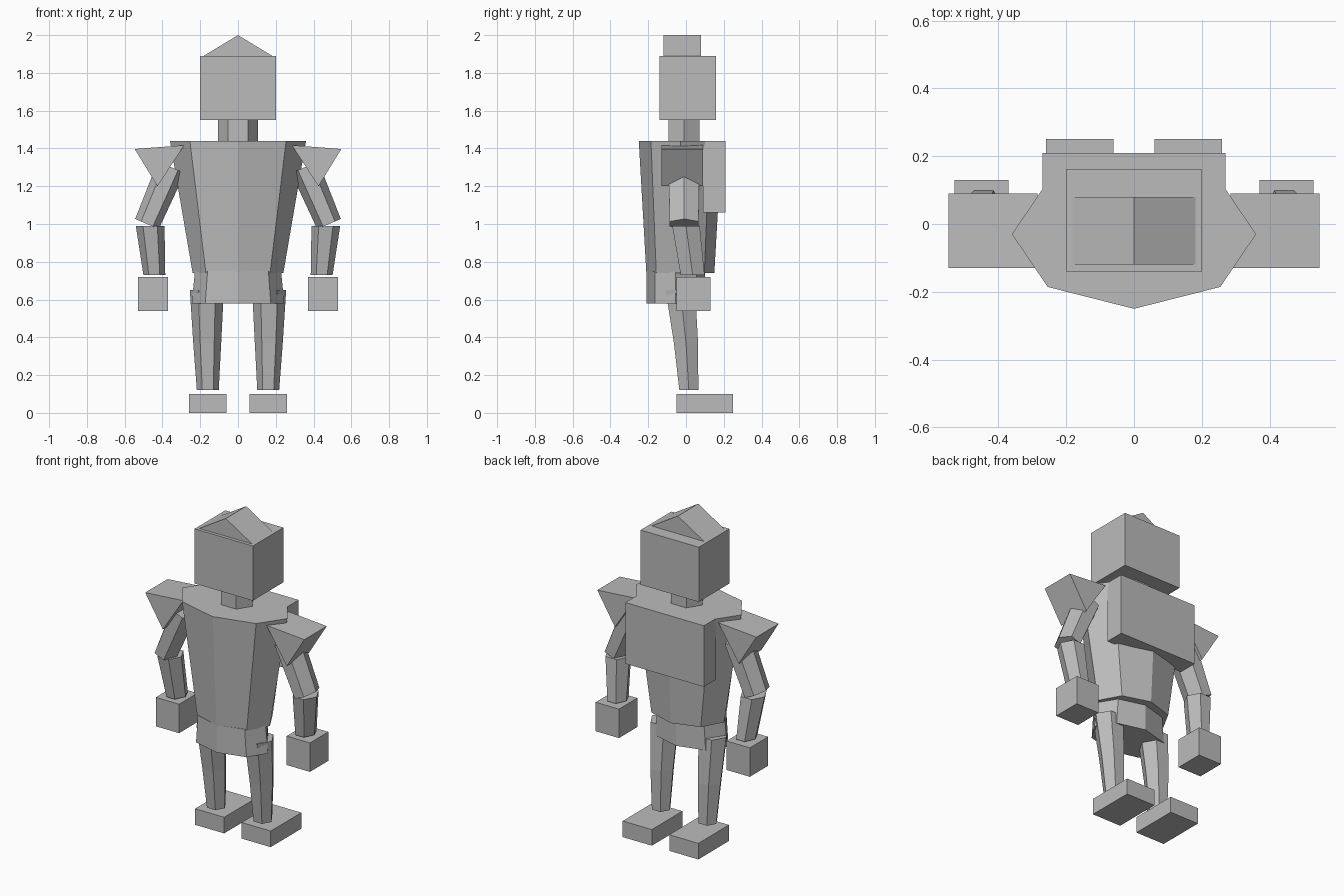
import bpy
import bmesh
from math import cos, sin, atan2, tau
from mathutils import Vector

cube = bpy.data.objects.get("Cube")
if cube:
    bpy.data.objects.remove(cube, do_unlink=True)

GREY = (0.5, 0.5, 0.5, 1)
grey = bpy.data.materials.new("plain_grey")
grey.use_nodes = True
grey.diffuse_color = GREY
grey.node_tree.nodes["Principled BSDF"].inputs["Base Color"].default_value = GREY


def loft(name, rings):
    """Skin a closed solid through rings of points, capped at both ends."""
    bm = bmesh.new()
    loops = [[bm.verts.new(p) for p in ring] for ring in rings]
    n = len(loops[0])
    for a, b in zip(loops, loops[1:]):
        for i in range(n):
            j = (i + 1) % n
            bm.faces.new((a[i], a[j], b[j], b[i]))
    bm.faces.new(loops[0])
    bm.faces.new(loops[-1])
    bmesh.ops.recalc_face_normals(bm, faces=bm.faces[:])
    mesh = bpy.data.meshes.new(name)
    bm.to_mesh(mesh)
    bm.free()
    mesh.materials.append(grey)
    obj = bpy.data.objects.new(name, mesh)
    bpy.context.scene.collection.objects.link(obj)
    return obj


def ring(center, rx, ry, sides=6, tilt=0.0):
    """Polygon with a corner on its x axis, optionally tilted about y."""
    c = Vector(center)
    points = []
    for i in range(sides):
        a = tau * i / sides
        u = rx * cos(a)
        points.append(c + Vector((u * cos(tilt), ry * sin(a), u * sin(tilt))))
    return points


def box(name, x, y, z):
    rings = [[(x[0], y[0], h), (x[1], y[0], h), (x[1], y[1], h), (x[0], y[1], h)] for h in z]
    return loft(name, rings)


def prism(name, profile, y):
    """Extrude an x-z profile along y."""
    return loft(name, [[(px, d, pz) for px, pz in profile] for d in y])


# Head, crest and neck
box("head", (-0.2, 0.2), (-0.14, 0.16), (1.55, 1.89))
prism("head_crest", [(-0.185, 1.888), (0.185, 1.888), (0, 2)], (-0.12, 0.08))
loft("neck", [ring((0, -0.01, z), 0.105, 0.095) for z in (1.42, 1.57)])

# Body
loft("torso", [ring((0, -0.03, 0.74), 0.24, 0.18, 8),
               ring((0, -0.03, 1.44), 0.36, 0.22, 8)])
loft("pelvis", [ring((0, -0.055, 0.58), 0.245, 0.155, 8),
                ring((0, -0.055, 0.75), 0.228, 0.155, 8)])
box("backpack", (-0.27, 0.27), (0.09, 0.21), (1.06, 1.44))

# Limbs, once per side
for side, s in (("left", 1), ("right", -1)):
    prism(side + "_shoulder_pad",
          [(s * 0.547, 1.397), (s * 0.285, 1.417), (s * 0.426, 1.2)], (-0.13, 0.09))

    shoulder = Vector((s * 0.353, -0.01, 1.3))
    elbow = Vector((s * 0.482, -0.01, 1.0))
    axis = shoulder - elbow
    tilt = atan2(-axis.x, axis.z)
    loft(side + "_upper_arm", [ring(elbow, 0.068, 0.088, tilt=tilt),
                               ring(shoulder, 0.078, 0.095, tilt=tilt)])
    loft(side + "_forearm", [ring((s * 0.443, 0.035, 0.73), 0.058, 0.073),
                             ring((s * 0.465, 0.0, 0.99), 0.076, 0.084)])
    hand_x = sorted((s * 0.37, s * 0.53))
    box(side + "_hand", hand_x, (-0.05, 0.13), (0.54, 0.72))

    loft(side + "_leg", [ring((s * 0.16, 0.015, 0.12), 0.058, 0.058),
                         ring((s * 0.163, 0.0, 0.37), 0.074, 0.074),
                         ring((s * 0.165, -0.03, 0.65), 0.09, 0.09)])
    foot_x = sorted((s * 0.06, s * 0.26))
    box(side + "_foot", foot_x, (-0.05, 0.25), (0, 0.1))
